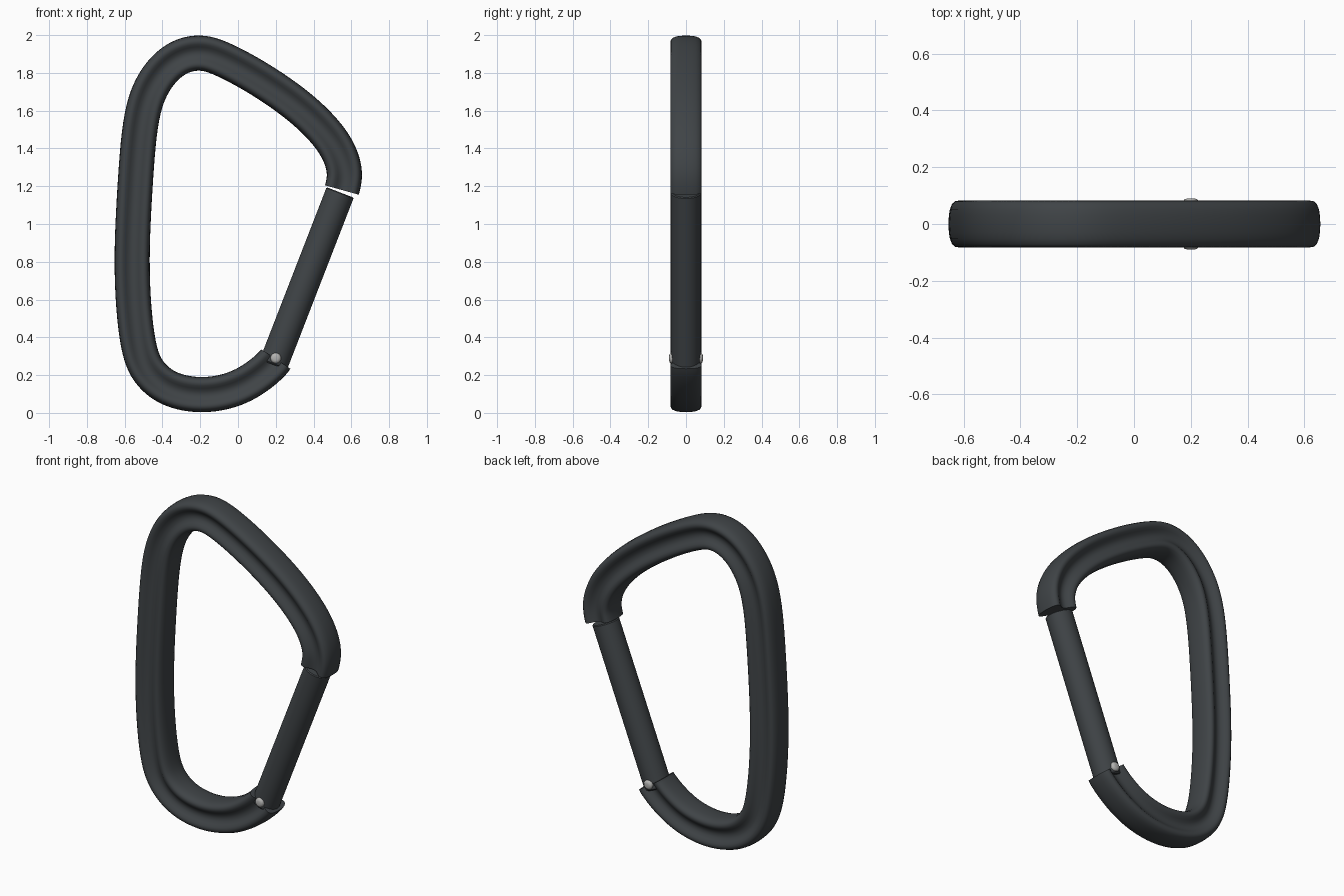
import bpy, bmesh, math
from mathutils import Vector

if "Cube" in bpy.data.objects:
    bpy.data.objects.remove(bpy.data.objects["Cube"])


def material(name, rgb):
    m = bpy.data.materials.new(name)
    m.diffuse_color = (*rgb, 1)
    m.use_nodes = True
    m.node_tree.nodes["Principled BSDF"].inputs["Base Color"].default_value = m.diffuse_color
    return m


DARK = material("dark slate", (0.05, 0.057, 0.062))
STEEL = material("light steel", (0.45, 0.45, 0.44))


def finish(name, bm, mat, angle=40):
    bmesh.ops.recalc_face_normals(bm, faces=bm.faces)
    me = bpy.data.meshes.new(name)
    bm.to_mesh(me)
    bm.free()
    ob = bpy.data.objects.new(name, me)
    bpy.context.collection.objects.link(ob)
    me.materials.append(mat)
    bpy.ops.object.select_all(action='DESELECT')
    ob.select_set(True)
    bpy.context.view_layer.objects.active = ob
    bpy.ops.object.shade_smooth_by_angle(angle=math.radians(angle))
    return ob


def spline(points, steps):
    """Catmull-Rom curve; first and last points only steer the ends."""
    out = []
    p = [Vector(q) for q in points]
    for i in range(1, len(p) - 2):
        a, b, c, d = p[i - 1:i + 3]
        for s in range(steps):
            t = s / steps
            out.append(0.5 * (2 * b + (c - a) * t + (2 * a - 5 * b + 4 * c - d) * t * t
                              + (3 * b - a - 3 * c + d) * t ** 3))
    out.append(p[-2])
    for _ in range(12):  # even out the curvature
        out = [out[0], out[1]] + [(out[i - 1] + 2 * out[i] + out[i + 1]) / 4
                                  for i in range(2, len(out) - 2)] + out[-2:]
    return out


# Frame: grooved bar swept from the nose, over the top, round to the hinge
path = spline([(0.515, 1.08), (0.55, 1.18), (0.566, 1.27), (0.537, 1.375), (0.465, 1.485),
               (0.327, 1.62), (0.12, 1.765), (-0.09, 1.878), (-0.21, 1.908), (-0.327, 1.876),
               (-0.435, 1.77), (-0.512, 1.58), (-0.545, 1.2), (-0.564, 0.75),
               (-0.53, 0.35), (-0.46, 0.2), (-0.345, 0.119), (-0.18, 0.093),
               (-0.01, 0.127), (0.12, 0.205), (0.2, 0.285), (0.235, 0.395)], 7)
quarter = [(0.093, 0), (0.0915, 0.03), (0.088, 0.052), (0.08, 0.071), (0.07, 0.08),
           (0.058, 0.082), (0.046, 0.078), (0.033, 0.068), (0.018, 0.057), (0, 0.053)]
half = quarter + [(-u, y) for u, y in quarter[-2::-1]]
section = half + [(u, -y) for u, y in half[-2:0:-1]]

bm = bmesh.new()
rings = []
for i, c in enumerate(path):
    t = (path[min(i + 1, len(path) - 1)] - path[max(i - 1, 0)]).normalized()
    n = Vector((t.y, -t.x))
    rings.append([bm.verts.new((c.x + n.x * u, y, c.y + n.y * u)) for u, y in section])
k = len(section)
for r0, r1 in zip(rings, rings[1:]):
    for j in range(k):
        bm.faces.new((r0[j], r0[(j + 1) % k], r1[(j + 1) % k], r1[j]))
bm.faces.new(rings[0])
bm.faces.new(rings[-1])
finish("frame", bm, DARK)


def rod(name, a, b, profile, mat, sides=40):
    """Turned part from a to b; profile holds (radius, distance from a)."""
    a, b = Vector(a), Vector(b)
    rot = (b - a).to_track_quat('Z', 'Y')
    bm = bmesh.new()
    loops = [[bm.verts.new(a + rot @ Vector((r * math.cos(w), r * math.sin(w), h)))
              for w in (2 * math.pi * s / sides for s in range(sides))] for r, h in profile]
    for l0, l1 in zip(loops, loops[1:]):
        for j in range(sides):
            bm.faces.new((l0[j], l0[(j + 1) % sides], l1[(j + 1) % sides], l1[j]))
    bm.faces.new(loops[0])
    bm.faces.new(loops[-1])
    return finish(name, bm, mat)


# Gate: round bar closing the opening
lo, hi = Vector((0.187, 0, 0.255)), Vector((0.541, 0, 1.167))
L = (hi - lo).length
rod("gate", lo, hi, [(0.07, 0), (0.077, 0.007), (0.077, L - 0.005), (0.072, L)], DARK)

# Hinge pin: domed rivet through the gate
rod("hinge_pin", (0.2, -0.09, 0.29), (0.2, 0.09, 0.29),
    [(0.012, 0), (0.022, 0.003), (0.028, 0.011), (0.028, 0.169), (0.022, 0.177), (0.012, 0.18)],
    STEEL, 24)
